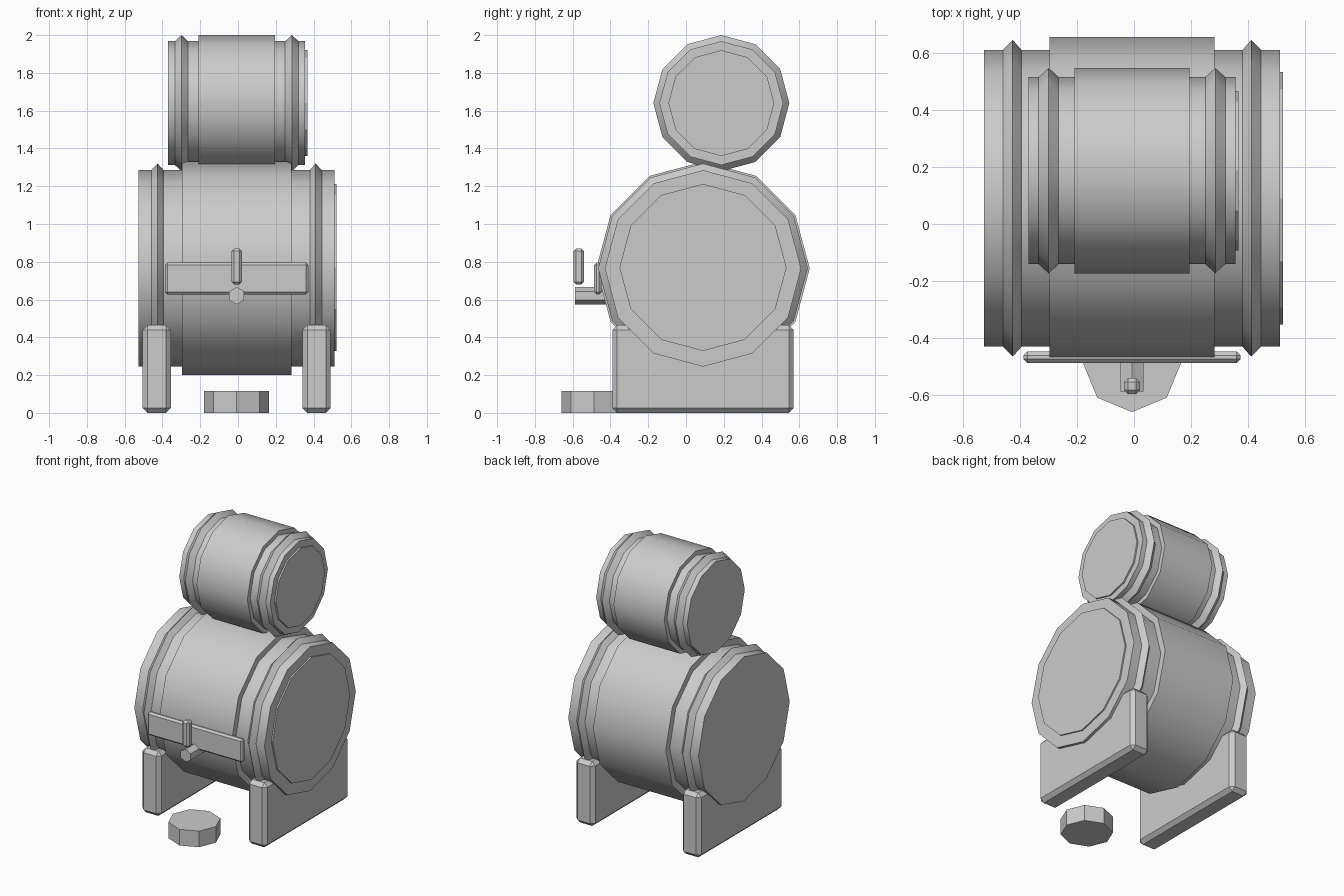
import bpy, math
from mathutils import Matrix

cube = bpy.data.objects.get("Cube")
if cube:
    bpy.data.objects.remove(cube, do_unlink=True)

grey = bpy.data.materials.new("plain_grey")
grey.use_nodes = True
grey.diffuse_color = (0.6, 0.6, 0.6, 1)
grey.node_tree.nodes["Principled BSDF"].inputs["Base Color"].default_value = (0.6, 0.6, 0.6, 1)

MID = -0.007  # shared centre line in x


def finish(obj, name):
    obj.name = name
    obj.data.materials.clear()
    obj.data.materials.append(grey)
    return obj


def box(name, lo, hi, bevel):
    """Chamfered box between two corners."""
    bpy.ops.mesh.primitive_cube_add(size=1)
    obj = finish(bpy.context.object, name)
    size = [h - l for l, h in zip(lo, hi)]
    centre = [(h + l) / 2 for l, h in zip(lo, hi)]
    obj.data.transform(Matrix.Translation(centre) @ Matrix.Diagonal((*size, 1)))
    mod = obj.modifiers.new("chamfer", "BEVEL")
    mod.width = bevel
    mod.segments = 1
    return obj


def prism(name, sides, radius, depth, centre, rotation):
    bpy.ops.mesh.primitive_cylinder_add(vertices=sides, radius=radius, depth=depth,
                                        location=centre, rotation=rotation)
    return finish(bpy.context.object, name)


def barrel(name, profile, y, z, sides=12):
    """Lathe a half profile of (distance from middle, radius) around the x axis."""
    full = [(MID - d, r) for d, r in reversed(profile)] + [(MID + d, r) for d, r in profile]
    verts, faces = [], []
    for x, r in full:
        for i in range(sides):
            a = math.tau * i / sides
            verts.append((x, y + r * math.sin(a), z + r * math.cos(a)))
    for ring in range(len(full) - 1):
        for i in range(sides):
            j = (i + 1) % sides
            a, b = ring * sides, (ring + 1) * sides
            faces.append((a + i, a + j, b + j, b + i))
    faces.append(tuple(reversed(range(sides))))
    last = (len(full) - 1) * sides
    faces.append(tuple(range(last, last + sides)))
    mesh = bpy.data.meshes.new(name)
    mesh.from_pydata(verts, [], faces)
    obj = bpy.data.objects.new(name, mesh)
    bpy.context.collection.objects.link(obj)
    bpy.ops.object.select_all(action="DESELECT")
    obj.select_set(True)
    bpy.context.view_layer.objects.active = obj
    bpy.ops.object.shade_smooth_by_angle(angle=math.radians(38))
    return finish(obj, name)


# Barrels: raised belly, recessed ends, pointed hoops
barrel("large_barrel", [(0.29, 0.565), (0.29, 0.52), (0.387, 0.52), (0.418, 0.555),
                        (0.452, 0.52), (0.519, 0.52)], 0.09, 0.765)
barrel("small_barrel", [(0.202, 0.36), (0.202, 0.328), (0.257, 0.328), (0.292, 0.36),
                        (0.327, 0.328), (0.363, 0.328)], 0.187, 1.64)

# Thin lids on the left ends
prism("large_lid", 12, 0.442, 0.016, (0.514, 0.09, 0.77), (0, math.pi / 2, 0)).data.transform(
    Matrix.Rotation(math.pi / 2, 4, "Z"))
prism("small_lid", 12, 0.28, 0.016, (0.359, 0.187, 1.64), (0, math.pi / 2, 0))

# Support legs
for side, x in (("right", MID - 0.423), ("left", MID + 0.423)):
    box(side + "_leg", (x - 0.075, -0.39, 0), (x + 0.075, 0.57, 0.465), 0.026)

# Tap with back plate, spout and handle
box("tap_plate", (MID - 0.38, -0.487, 0.627), (MID + 0.38, -0.447, 0.795), 0.013)
prism("tap_spout", 6, 0.046, 0.187, (MID, -0.4935, 0.62), (math.pi / 2, 0, 0))
box("tap_handle", (MID - 0.028, -0.596, 0.68), (MID + 0.028, -0.54, 0.87), 0.014)

# Round stand for a cup
prism("cup_stand", 8, 0.172, 0.116, (MID, -0.487, 0.058), (0, 0, 0))
